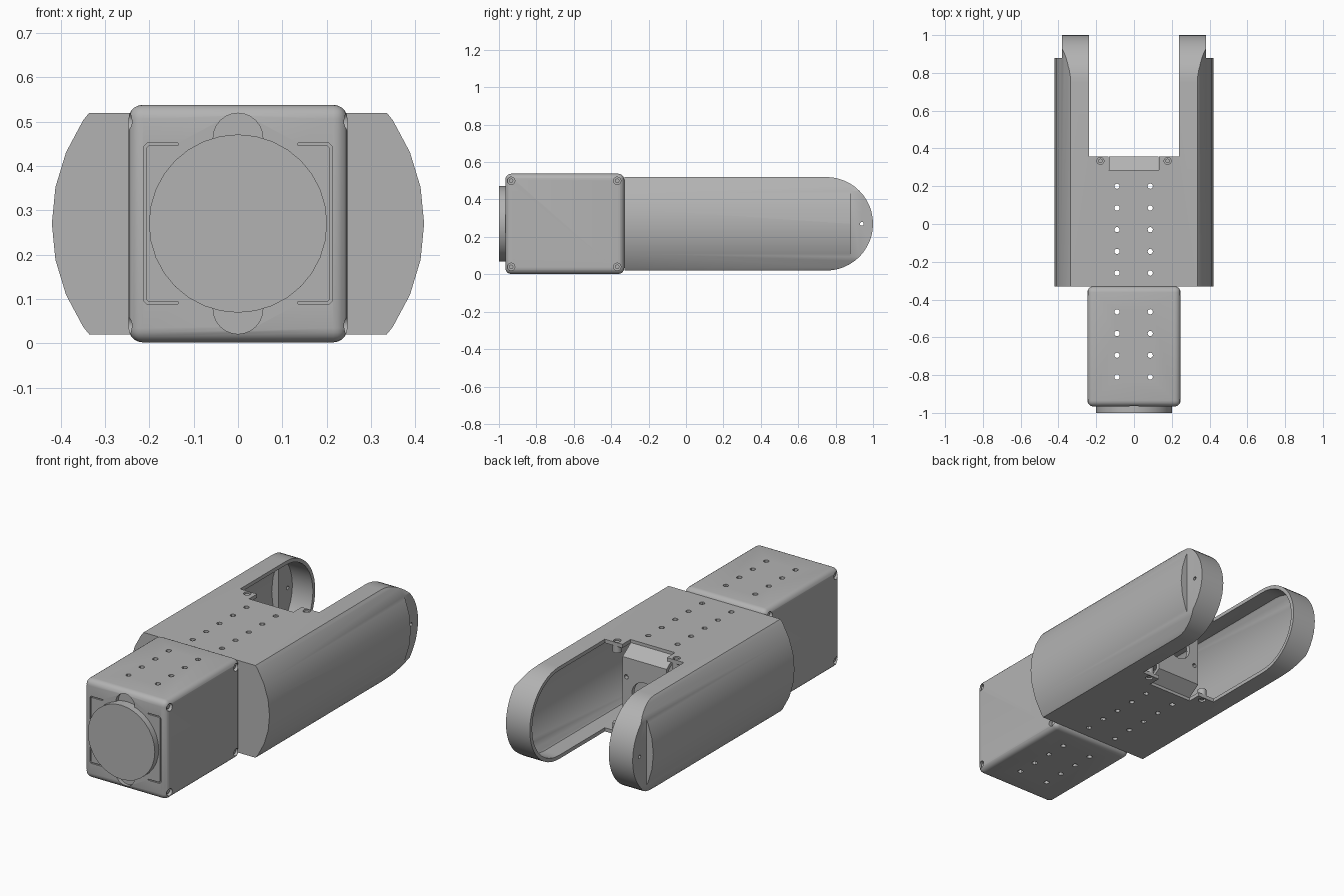
import bpy, bmesh, math
from mathutils import Matrix, Vector

if "Cube" in bpy.data.objects:
    bpy.data.objects.remove(bpy.data.objects["Cube"])

ZC = 0.27  # height of the long centre axis
grey = bpy.data.materials.new("grey_metal")
grey.diffuse_color = (0.45, 0.45, 0.45, 1)
grey.use_nodes = True
grey.node_tree.nodes["Principled BSDF"].inputs["Base Color"].default_value = grey.diffuse_color


def finish(name, bm):
    bmesh.ops.recalc_face_normals(bm, faces=bm.faces)
    me = bpy.data.meshes.new(name)
    bm.to_mesh(me)
    bm.free()
    me.materials.append(grey)
    ob = bpy.data.objects.new(name, me)
    bpy.context.collection.objects.link(ob)
    return ob


def box(bm, x0, x1, y0, y1, z0, z1):
    m = Matrix.Translation(((x0 + x1) / 2, (y0 + y1) / 2, (z0 + z1) / 2))
    bmesh.ops.create_cube(bm, size=1, matrix=m @ Matrix.Diagonal((x1 - x0, y1 - y0, z1 - z0, 1)))


def rod(bm, centre, r, length, axis, seg=16):
    turn = {'x': Matrix.Rotation(math.pi / 2, 4, 'Y'),
            'y': Matrix.Rotation(math.pi / 2, 4, 'X'), 'z': Matrix()}[axis]
    bmesh.ops.create_cone(bm, cap_ends=True, segments=seg, radius1=r, radius2=r,
                          depth=length, matrix=Matrix.Translation(centre) @ turn)


def prism(bm, pts, axis, a, b):
    def place(p, t):
        return Vector((t, p[0], p[1])) if axis == 'x' else Vector((p[0], t, p[1]))
    lo = [bm.verts.new(place(p, a)) for p in pts]
    hi = [bm.verts.new(place(p, b)) for p in pts]
    bm.faces.new(lo)
    bm.faces.new(hi[::-1])
    for i in range(len(pts)):
        j = (i + 1) % len(pts)
        bm.faces.new((lo[i], lo[j], hi[j], hi[i]))


def apply(ob, mod):
    bpy.context.view_layer.objects.active = ob
    bpy.ops.object.modifier_apply(modifier=mod.name)


def boolean(ob, tool, op='DIFFERENCE'):
    mod = ob.modifiers.new("cut", 'BOOLEAN')
    mod.object, mod.operation, mod.solver = tool, op, 'EXACT'
    apply(ob, mod)
    bpy.data.objects.remove(tool)


def smooth(ob):
    bpy.ops.object.select_all(action='DESELECT')
    ob.select_set(True)
    bpy.context.view_layer.objects.active = ob
    bpy.ops.object.shade_smooth_by_angle(angle=math.radians(30))


def round_body(name, radius, half, y0, flat_x, flat_y):
    """Cylinder trimmed to a bar with a semicircular end and flats on its tips."""
    bm = bmesh.new()
    rod(bm, (0, 0.3, ZC), radius, 1.6, 'y', 32)
    ob = finish(name, bm)
    bm = bmesh.new()
    arc = [(0.75 + half * math.sin(t), ZC + half * math.cos(t))
           for t in (math.pi * i / 24 for i in range(25))]
    prism(bm, [(y0, ZC + half)] + arc + [(y0, ZC - half)], 'x', -0.6, 0.6)
    boolean(ob, finish("trim", bm), 'INTERSECT')
    bm = bmesh.new()
    for s in (-1, 1):
        xs = sorted((s * flat_x, s * 0.6))
        box(bm, *xs, flat_y, 1.2, -0.2, 0.8)
    boolean(ob, finish("tip_flats", bm))
    return ob


HOLE_X = (-0.09, 0.086)

# Hollow fork bracket
fork = round_body("fork_bracket", 0.42, 0.25, -0.33, 0.38, 0.88)
boolean(fork, round_body("cavity", 0.40, 0.23, -0.31, 0.36, 0.86))
bm = bmesh.new()
box(bm, -0.237, 0.237, 0.357, 1.2, -0.2, 0.8)
boolean(fork, finish("slot", bm))
bm = bmesh.new()
for z0, z1 in ((-0.1, 0.1), (0.45, 0.65)):
    box(bm, -0.135, 0.132, 0.287, 0.45, z0, z1)
    for s in (-1, 1):
        rod(bm, (s * 0.178, 0.334, (z0 + z1) / 2), 0.019, z1 - z0, 'z')
for x in HOLE_X:
    for i in range(5):
        rod(bm, (x, 0.2 - 0.115 * i, ZC), 0.014, 1, 'z', 12)
for s in (-1, 1):
    rod(bm, (s * 0.4, 0.94, ZC), 0.01, 0.2, 'x', 12)
boolean(fork, finish("fork_holes", bm))
smooth(fork)

# Screw bosses at the root of the slot
bm = bmesh.new()
for s in (-1, 1):
    for up in (-1, 1):
        rod(bm, (s * 0.178, 0.334, ZC + up * 0.212), 0.023, 0.04, 'z')
        rod(bm, (s * 0.178, 0.334, ZC + up * 0.237), 0.012, 0.015, 'z')
smooth(finish("slot_screws", bm))

# Inner mounting plate with sloped tabs
bm = bmesh.new()
prism(bm, [(0.285, 0.505), (0.357, 0.455), (0.357, 0.085), (0.285, 0.035),
           (0.285, 0.06), (0.335, 0.095), (0.335, 0.445), (0.285, 0.48)], 'x', -0.133, 0.13)
plate = finish("mounting_plate", bm)
bm = bmesh.new()
rod(bm, (0, 0.35, ZC), 0.075, 0.1, 'y', 24)
for x in (-0.108, 0.108):
    for z in (-0.08, 0.08):
        rod(bm, (x, 0.35, ZC + z), 0.012, 0.1, 'y', 12)
boolean(plate, finish("plate_holes", bm))
smooth(plate)

# Rounded housing
bm = bmesh.new()
box(bm, -0.247, 0.247, -0.966, -0.33, 0.002, 0.538)
housing = finish("housing", bm)
mod = housing.modifiers.new("round", 'BEVEL')
mod.width, mod.segments = 0.032, 5
apply(housing, mod)
bm = bmesh.new()
for x in HOLE_X:
    for i in range(4):
        rod(bm, (x, -0.465 - 0.115 * i, ZC), 0.014, 1, 'z', 12)
SCREWS = [(s, y, z) for s in (-1, 1) for y in (-0.935, -0.368) for z in (0.04, 0.5)]
for s, y, z in SCREWS:
    rod(bm, (s * 0.28, y, z), 0.02, 0.11, 'x')
for s in (-1, 1):
    # finger recesses and shallow frame grooves on the front
    rod(bm, (0, -0.98, ZC + s * 0.193), 0.056, 0.07, 'y', 24)
    prism(bm, [(s * x, z) for x, z in (
        (0.135, 0.452), (0.205, 0.452), (0.213, 0.444), (0.213, 0.096), (0.205, 0.088), (0.135, 0.088),
        (0.135, 0.094), (0.202, 0.094), (0.207, 0.099), (0.207, 0.441), (0.202, 0.446), (0.135, 0.446))],
        'y', -1.0, -0.957)
bmesh.ops.recalc_face_normals(bm, faces=bm.faces)
boolean(housing, finish("housing_cuts", bm))
smooth(housing)

# Housing corner screws
bm = bmesh.new()
for s, y, z in SCREWS:
    rod(bm, (s * 0.225, y, z), 0.012, 0.02, 'x', 12)
smooth(finish("housing_screws", bm))

# Round front flange
bm = bmesh.new()
rod(bm, (0, -0.975, ZC), 0.201, 0.05, 'y', 32)
smooth(finish("front_flange", bm))
